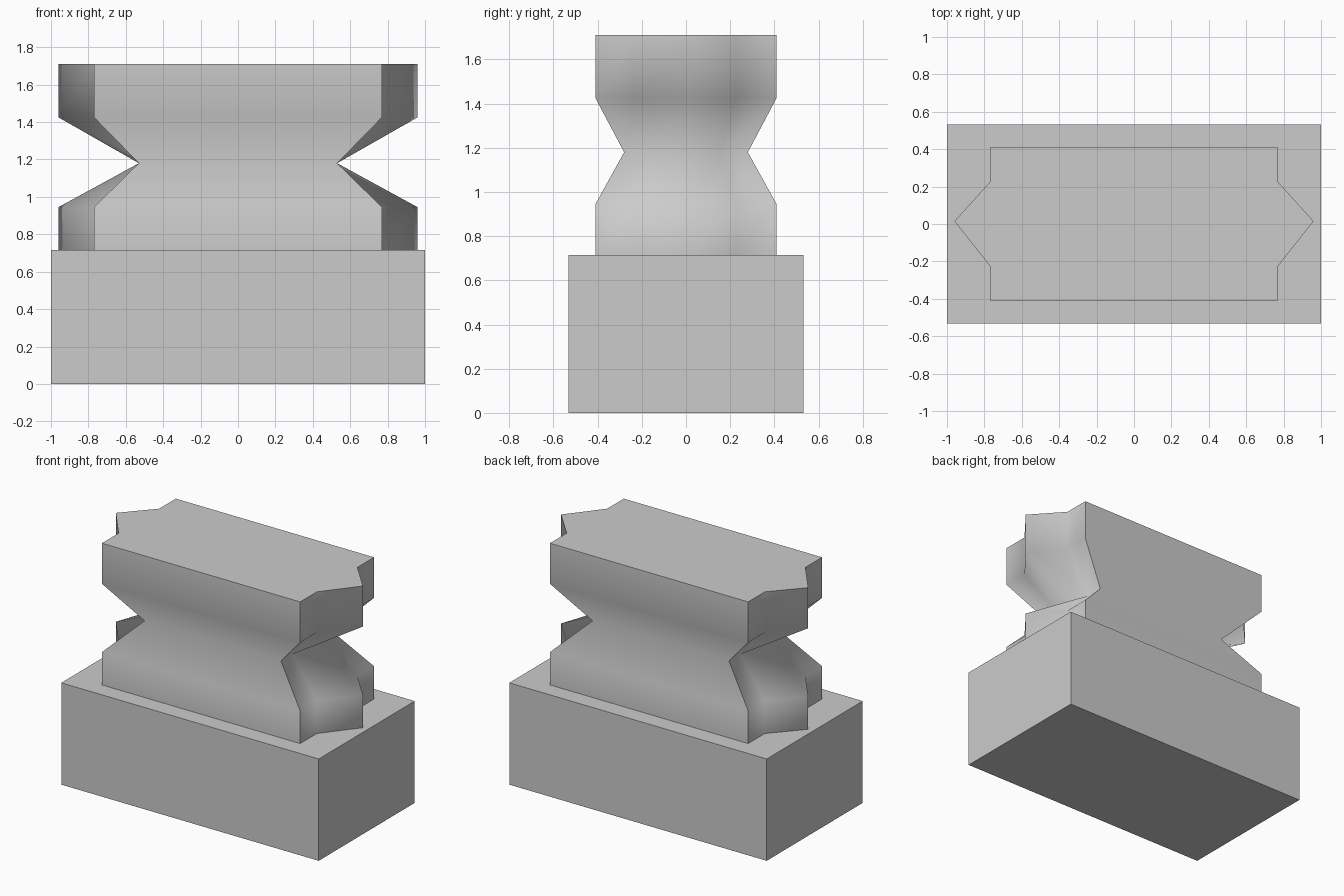
import bpy
import bmesh

cube = bpy.data.objects.get("Cube")
if cube:
    bpy.data.objects.remove(cube, do_unlink=True)

# One plain stone colour
stone = bpy.data.materials.new("grey stone")
stone.use_nodes = True
grey = (0.6, 0.6, 0.6, 1)
stone.diffuse_color = grey
stone.node_tree.nodes["Principled BSDF"].inputs["Base Color"].default_value = grey


def add_object(name, bm):
    bmesh.ops.recalc_face_normals(bm, faces=bm.faces)
    mesh = bpy.data.meshes.new(name)
    bm.to_mesh(mesh)
    bm.free()
    mesh.materials.append(stone)
    obj = bpy.data.objects.new(name, mesh)
    bpy.context.collection.objects.link(obj)
    return obj


# Rectangular plinth
BASE_TOP = 0.715
bm = bmesh.new()
bmesh.ops.create_cube(bm, size=1)
for v in bm.verts:
    v.co.x *= 2
    v.co.y *= 1.065
    v.co.z = (v.co.z + 0.5) * BASE_TOP
add_object("plinth", bm)


def ring(bm, z, corner_x, tip_x, depth, shoulder):
    """Plan outline with a pointed tongue at each end."""
    right = [(corner_x, -depth), (corner_x, -shoulder), (tip_x, 0.015),
             (corner_x, shoulder), (corner_x, depth)]
    left = [(-x, y) for x, y in reversed(right)]
    return [bm.verts.new((x, y, z)) for x, y in right + left]


# Waisted upper block: full outline, pinched in the middle
full = (0.77, 0.96, 0.41, 0.225)
waist = (0.53, 0.53, 0.28, 0.155)
levels = [(BASE_TOP, full), (0.945, full), (1.18, waist),
          (1.425, full), (1.71, full)]
bm = bmesh.new()
rings = [ring(bm, z, *shape) for z, shape in levels]
count = len(rings[0])
for low, high in zip(rings, rings[1:]):
    for i in range(count):
        j = (i + 1) % count
        face = bm.faces.new((low[i], low[j], high[j], high[i]))
        face.smooth = True

# Caps and the four outer corners stay crisp, the rest is smooth
for loop in (rings[0], rings[-1]):
    bm.faces.new(loop)
    for i in range(count):
        bm.edges.get((loop[i], loop[(i + 1) % count])).smooth = False
for low, high in zip(rings, rings[1:]):
    for i in (0, 4, 5, 9):
        bm.edges.get((low[i], high[i])).smooth = False
add_object("waisted_block", bm)
